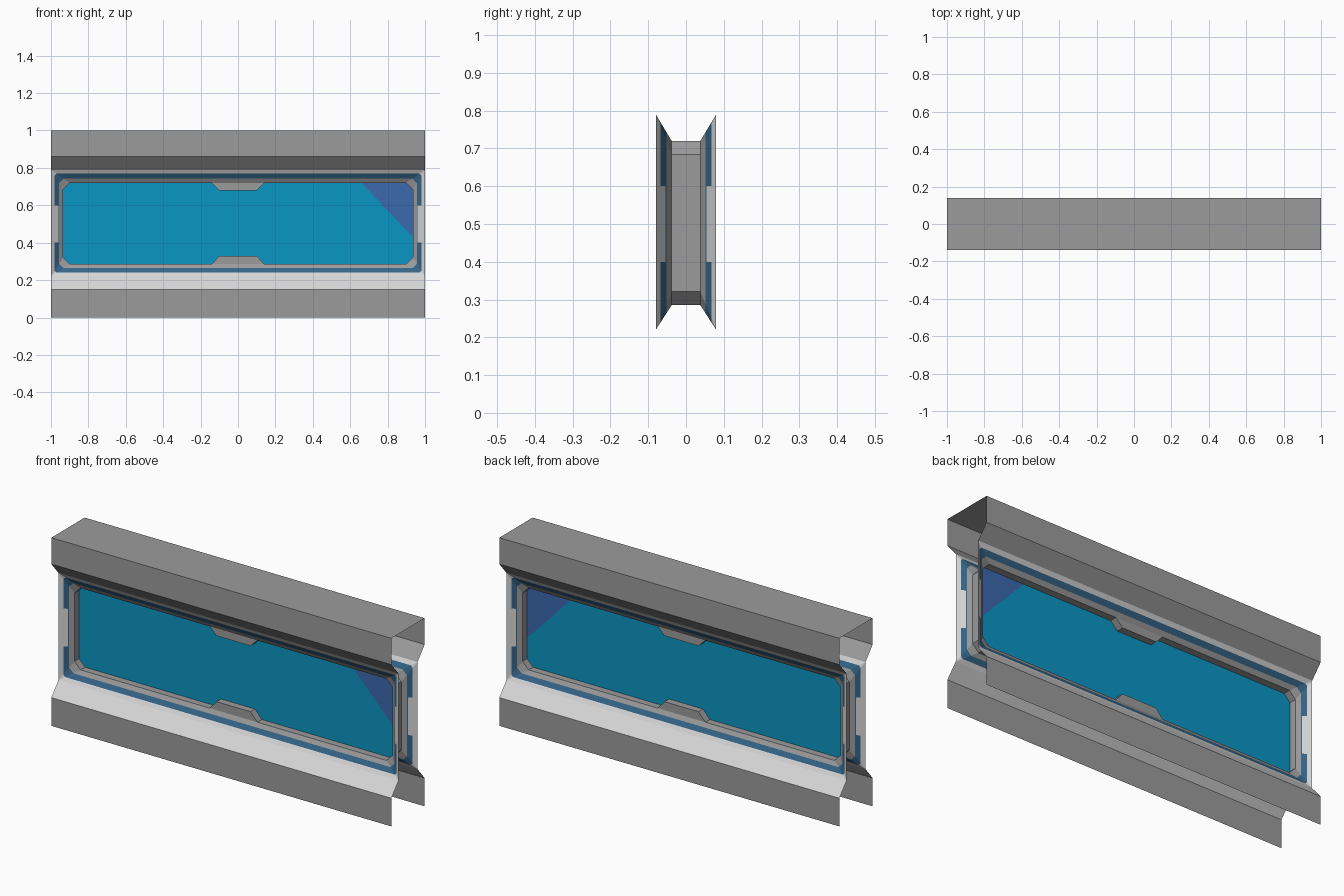
import bpy, bmesh

if "Cube" in bpy.data.objects:
    bpy.data.objects.remove(bpy.data.objects["Cube"])

def mat(name, c):
    m = bpy.data.materials.new(name)
    m.diffuse_color = (*c, 1)
    m.use_nodes = True
    m.node_tree.nodes["Principled BSDF"].inputs["Base Color"].default_value = m.diffuse_color
    return m

GREY = mat("mid grey", (0.33, 0.33, 0.33))
LIGHT = mat("light grey", (0.68, 0.68, 0.68))
BLUE = mat("dark blue", (0.035, 0.13, 0.25))
GLASS = mat("glass blue", (0.003, 0.30, 0.55))
TINT = mat("violet glass", (0.045, 0.14, 0.42))

def build(name, faces, mats, mirror=False):
    """faces: list of (points, material index)"""
    bm = bmesh.new()
    for pts, mi in faces:
        f = bm.faces.new([bm.verts.new(p) for p in pts])
        f.material_index = mi
    bmesh.ops.remove_doubles(bm, verts=bm.verts, dist=1e-4)
    bmesh.ops.recalc_face_normals(bm, faces=bm.faces)
    me = bpy.data.meshes.new(name)
    bm.to_mesh(me)
    bm.free()
    for m in mats:
        me.materials.append(m)
    ob = bpy.data.objects.new(name, me)
    bpy.context.collection.objects.link(ob)
    if mirror:
        md = ob.modifiers.new("mirror", 'MIRROR')
        md.use_axis = (False, True, False)
    return ob

def strip(a, b):
    """full-length panel between two (y, z) points, facing outwards"""
    return [(-1, *a), (1, *a), (1, *b), (-1, *b)]

# upper beam: flat top, vertical sides, slope down to the window
build("upper_beam", [
    (strip((-.14, 1), (.14, 1)), 0),
    (strip((-.14, .86), (-.14, 1)), 0),
    (strip((.14, .86), (.14, 1)), 0),
    (strip((-.08, .79), (-.14, .86)), 0),
    (strip((.08, .79), (.14, .86)), 0)], [GREY])

# lower skirts, open underneath
def skirt(name, s):
    fs = [(strip((-.14, 0), (-.14, .15)), 0), (strip((-.14, .15), (-.08, .22)), 1)]
    if s > 0:
        fs = [([(x, -y, z) for x, y, z in reversed(p)], i) for p, i in fs]
    ob = build(name, fs, [GREY, LIGHT])
    for f in ob.data.polygons:
        if f.normal.y * s < 0:
            f.flip()
skirt("front_skirt", -1)
skirt("back_skirt", 1)

# window surround: rings shrinking from a rectangle to a chamfered opening
def ring(t):
    w, top, bot, c = 1 - .065 * t, .79 - .07 * t, .22 + .065 * t, .036 * t
    side = [(w, bot + c), (w, .4), (w, .6), (w, top - c), (w - c, top)]
    pts = side + [(-x, z) for x, z in reversed(side)] + [(-(w - c), bot), (w - c, bot)]
    return [(x, -.08 + .042 * t, z) for x, z in pts]

levels = [0, .3, .6, .67, 1]
faces = []
for k in range(4):
    a, b = ring(levels[k]), ring(levels[k + 1])
    n = len(a)
    for i in range(n):
        j = (i + 1) % n
        middle = i in (1, 7)
        mi = [1, 1 if middle else 2, 2, 0][k]
        quad = []
        for p in (a[i], a[j], b[j], b[i]):
            if p not in quad:
                quad.append(p)
        # the outermost corners have no chamfer
        if len(quad) > 2:
            faces.append((quad, mi))
frame = build("window_surround", faces, [GREY, LIGHT, BLUE], mirror=True)
if sum(f.normal.y for f in frame.data.polygons) > 0:
    frame.data.flip_normals()

# opening reveal through the wall
inner = ring(1)
build("window_reveal", [([a, b, (b[0], -b[1], b[2]), (a[0], -a[1], a[2])], 0)
      for a, b in zip(inner, inner[1:] + inner[:1])], [GREY]).data.flip_normals()

# single glass pane with a violet upper corner
corner = [(.66, 0, .72), (.899, 0, .72), (.935, 0, .684), (.935, 0, .43)]
build("glass_pane", [
    ([(-.899, 0, .285), (.899, 0, .285), (.935, 0, .321), (.935, 0, .43), (.66, 0, .72),
      (-.899, 0, .72), (-.935, 0, .684), (-.935, 0, .321)], 0),
    (corner, 1)], [GLASS, TINT])

# trapezoid clamps holding the pane
def clamp(name, z0, z1):
    out = [(-.14, z0), (.14, z0), (.1, z1), (-.1, z1)]
    f = [(x, -.038, z) for x, z in out]
    b = [(x, .038, z) for x, z in out]
    fs = [(f, 0), (b[::-1], 0)]
    fs += [([f[i], f[(i + 1) % 4], b[(i + 1) % 4], b[i]], 0) for i in range(1, 4)]
    build(name, fs, [GREY])
clamp("lower_clamp", .285, .33)
clamp("upper_clamp", .72, .68)
